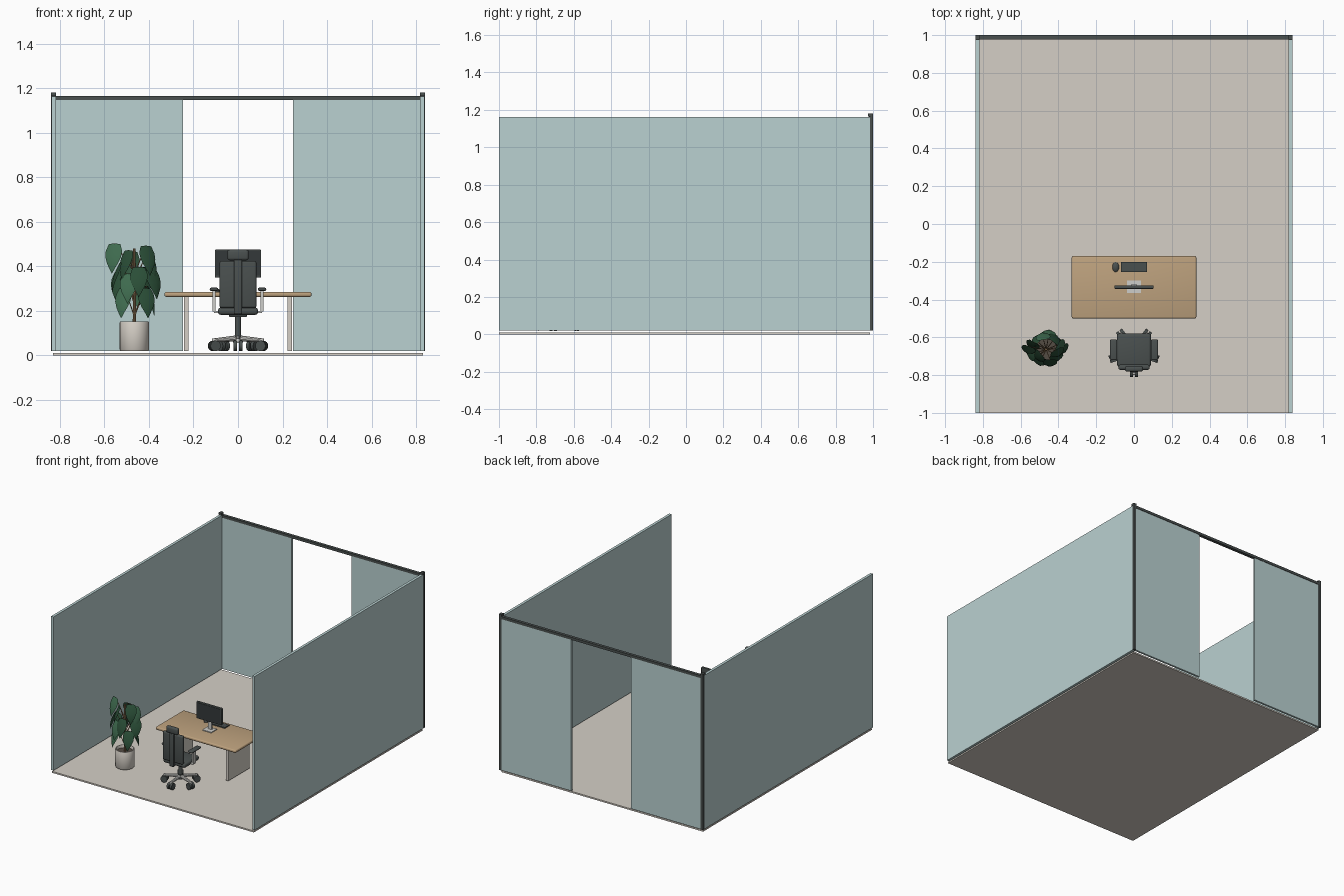
import bpy, bmesh, math
from mathutils import Vector

if "Cube" in bpy.data.objects:
    bpy.data.objects.remove(bpy.data.objects["Cube"])


def mat(name, r, g, b):
    m = bpy.data.materials.new(name)
    lin = [((c / 255 + 0.055) / 1.055) ** 2.4 for c in (r, g, b)]
    m.diffuse_color = (*lin, 1)
    m.use_nodes = True
    m.node_tree.nodes["Principled BSDF"].inputs["Base Color"].default_value = m.diffuse_color
    return m


TEAL = mat("pale teal", 186, 209, 209)
STONE = mat("warm stone", 213, 207, 198)
DARK = mat("charcoal", 74, 80, 79)
SCREEN = mat("dark screen", 52, 57, 58)
OAK = mat("oak", 190, 162, 126)
METAL = mat("light metal", 206, 206, 202)
GREEN = mat("leaf green", 62, 106, 78)
DEEP = mat("deep green", 42, 78, 55)
BARK = mat("bark", 150, 122, 88)
SOIL = mat("soil", 84, 76, 68)


def finish(name, bm, material, smooth=True):
    me = bpy.data.meshes.new(name)
    bm.to_mesh(me)
    bm.free()
    me.materials.append(material)
    ob = bpy.data.objects.new(name, me)
    bpy.context.collection.objects.link(ob)
    if smooth:
        bpy.context.view_layer.objects.active = ob
        bpy.ops.object.select_all(action='DESELECT')
        ob.select_set(True)
        bpy.ops.object.shade_smooth_by_angle(angle=math.radians(35))
    return ob


def box(name, x, y, z, material, bevel=0.0):
    """Box from (min, max) ranges, with optional rounded edges."""
    bm = bmesh.new()
    bmesh.ops.create_cube(bm, size=1)
    for v in bm.verts:
        v.co = [r[0] + (c + 0.5) * (r[1] - r[0]) for c, r in zip(v.co, (x, y, z))]
    if bevel:
        bmesh.ops.bevel(bm, geom=bm.edges[:], offset=bevel, segments=3,
                        profile=0.5, affect='EDGES')
    return finish(name, bm, material, bool(bevel))


def tube(name, a, b, r1, r2, material, sides=16):
    """Cylinder or cone from point a to point b."""
    a, b = Vector(a), Vector(b)
    bm = bmesh.new()
    bmesh.ops.create_cone(bm, cap_ends=True, segments=sides, radius1=r1,
                          radius2=r2, depth=(b - a).length)
    rot = (b - a).to_track_quat('Z', 'Y')
    for v in bm.verts:
        v.co = rot @ v.co + (a + b) / 2
    return finish(name, bm, material)


def lathe(name, profile, centre, material, sides=32):
    bm = bmesh.new()
    rings = [[bm.verts.new((centre[0] + r * math.cos(2 * math.pi * i / sides),
                            centre[1] + r * math.sin(2 * math.pi * i / sides), z))
              for i in range(sides)] for r, z in profile]
    for lo, hi in zip(rings, rings[1:]):
        for i in range(sides):
            j = (i + 1) % sides
            bm.faces.new((lo[i], lo[j], hi[j], hi[i]))
    bm.faces.new(rings[0][::-1])
    bm.faces.new(rings[-1])
    return finish(name, bm, material)


# Room: floor, side walls, back panels either side of the opening, frame
box("floor", (-0.83, 0.83), (-1, 0.985), (0, 0.011), STONE)
for s, side in ((-1, "left"), (1, "right")):
    def span(a, b):
        return tuple(sorted((s * a, s * b)))
    box(side + "_wall", span(0.818, 0.838), (-1, 0.985), (0.02, 1.163), TEAL)
    box(side + "_back_panel", span(0.247, 0.82), (0.982, 0.997), (0.02, 1.148), TEAL)
    box(side + "_corner_post", span(0.82, 0.84), (0.985, 1), (0.02, 1.18), DARK)
    box(side + "_post_cap", span(0.818, 0.84), (0.973, 1), (1.164, 1.18), DARK)
    box(side + "_desk_leg", span(0.223, 0.243), (-0.46, -0.21), (0.02, 0.268), STONE)
box("top_rail", (-0.82, 0.82), (0.978, 1), (1.146, 1.165), DARK)

# Desk and the things on it
box("desk_top", (-0.33, 0.33), (-0.5, -0.17), (0.263, 0.285), OAK, 0.008)
box("monitor", (-0.104, 0.104), (-0.343, -0.325), (0.35, 0.475), DARK, 0.004)
box("monitor_screen", (-0.098, 0.098), (-0.345, -0.342), (0.358, 0.469), SCREEN)
box("monitor_stand", (-0.014, 0.014), (-0.331, -0.317), (0.288, 0.41), METAL)
box("monitor_base", (-0.038, 0.036), (-0.366, -0.3), (0.285, 0.291), METAL)
box("keyboard", (-0.07, 0.07), (-0.255, -0.202), (0.285, 0.293), DARK)
lathe("mouse", [(0.017, 0.285), (0.018, 0.291), (0.013, 0.297), (0.004, 0.3)],
      (0, 0), DARK, 20)
mouse = bpy.data.objects["mouse"]
mouse.scale.y = 1.45
mouse.location = (-0.097, -0.228, 0)

# Office chair: five-star base with twin casters
CY = -0.675
for i in range(5):
    a = math.radians(-90 + 72 * i)
    d = Vector((math.cos(a), math.sin(a), 0))
    t = Vector((-d.y, d.x, 0))
    end = Vector((0, CY, 0)) + d * 0.112
    tube("base_arm", (0, CY, 0.078), end + Vector((0, 0, 0.068)), 0.013, 0.009, METAL, 10)
    tube("caster_hood", end + Vector((0, 0, 0.055)), end + Vector((0, 0, 0.076)),
         0.012, 0.009, METAL, 12)
    for s in (-1, 1):
        hub = end + t * s * 0.012 + Vector((0, 0, 0.043))
        tube("caster_wheel", hub - t * 0.008, hub + t * 0.008, 0.024, 0.024, DARK)
tube("chair_hub", (0, CY, 0.058), (0, CY, 0.09), 0.022, 0.018, DARK)
tube("chair_column", (0, CY, 0.085), (0, CY, 0.185), 0.014, 0.014, DARK)
box("seat_mount", (-0.04, 0.04), (-0.72, -0.63), (0.172, 0.186), DARK, 0.004)
box("seat", (-0.09, 0.09), (-0.755, -0.58), (0.182, 0.215), DARK, 0.013)
box("back_spine", (-0.018, 0.018), (-0.785, -0.765), (0.185, 0.43), DARK, 0.005)
box("backrest", (-0.083, 0.083), (-0.772, -0.745), (0.213, 0.424), DARK, 0.01)
box("headrest", (-0.048, 0.048), (-0.782, -0.752), (0.427, 0.475), DARK, 0.011)
for s in (-1, 1):
    x = s * 0.108
    box("armrest", (x - 0.019, x + 0.019), (-0.72, -0.612), (0.29, 0.304), DARK, 0.006)
    box("armrest_post", (x - 0.006, x + 0.006), (-0.685, -0.655), (0.198, 0.292), METAL)
    box("armrest_bracket", (min(x, s * 0.06), max(x, s * 0.06)),
        (-0.685, -0.655), (0.19, 0.2), METAL)

# Plant pot, soil and trunk
PX, PY = -0.465, -0.665
lathe("plant_pot", [(0.062, 0.02), (0.066, 0.026), (0.066, 0.148), (0.064, 0.152),
                    (0.059, 0.152), (0.057, 0.148), (0.057, 0.126)], (PX, PY), STONE)
tube("pot_soil", (PX, PY, 0.12), (PX, PY, 0.13), 0.057, 0.057, SOIL, 32)
tube("plant_trunk", (PX, PY, 0.125), (PX, PY, 0.48), 0.008, 0.006, BARK, 10)


def leaf(centre, facing, length, material):
    """Drooping heart-shaped leaf, folded along its midrib; returns its top."""
    n = Vector((math.cos(facing), math.sin(facing), 0))
    side = Vector((-n.y, n.x, 0))
    bm = bmesh.new()
    rows = []
    for t, w in ((0, 0.12), (0.08, 0.7), (0.25, 1), (0.45, 0.95),
                 (0.65, 0.68), (0.85, 0.3), (1, 0.02)):
        mid = centre + Vector((0, 0, length * (0.5 - t)))
        mid += n * (0.09 * (t - 0.5) - 0.14 * (t - 0.5) ** 2) * length * 3
        half = w * length * 0.29
        lift = Vector((0, 0, 0.06 * length if t == 0.08 else 0))
        rows.append([bm.verts.new(mid - side * half - n * half * 0.3 + lift),
                     bm.verts.new(mid),
                     bm.verts.new(mid + side * half - n * half * 0.3 + lift)])
    for hi, lo in zip(rows, rows[1:]):
        for k in (0, 1):
            bm.faces.new((hi[k], lo[k], lo[k + 1], hi[k + 1]))
    top = rows[0][1].co.copy()
    finish("leaf", bm, material)
    return top


# Leaves: offset from trunk, height, facing angle in degrees
LEAVES = [
    (-0.100, -0.015, 0.435, -110), (0.068, -0.030, 0.425, -60),
    (-0.052, -0.045, 0.405, -140), (0.090, 0.010, 0.400, -30),
    (-0.080, 0.010, 0.310, -120), (0.098, -0.010, 0.320, -50),
    (-0.058, -0.060, 0.235, -115), (0.060, -0.055, 0.235, -70),
    (0.020, -0.085, 0.330, -90), (-0.020, 0.085, 0.400, 100),
    (0.055, 0.070, 0.330, 50), (-0.065, 0.060, 0.290, 140),
    (0.015, 0.100, 0.280, 85), (0.085, 0.035, 0.245, 20),
    (-0.095, -0.025, 0.350, 190), (-0.030, -0.080, 0.300, -100),
]
for i, (dx, dy, z, deg) in enumerate(LEAVES):
    top = leaf(Vector((PX + dx, PY + dy, z)), math.radians(deg),
               0.135, GREEN if i % 3 == 0 else DEEP)
    tube("leaf_stem", (PX, PY, max(0.15, z - 0.06)), top, 0.003, 0.002, BARK, 6)
